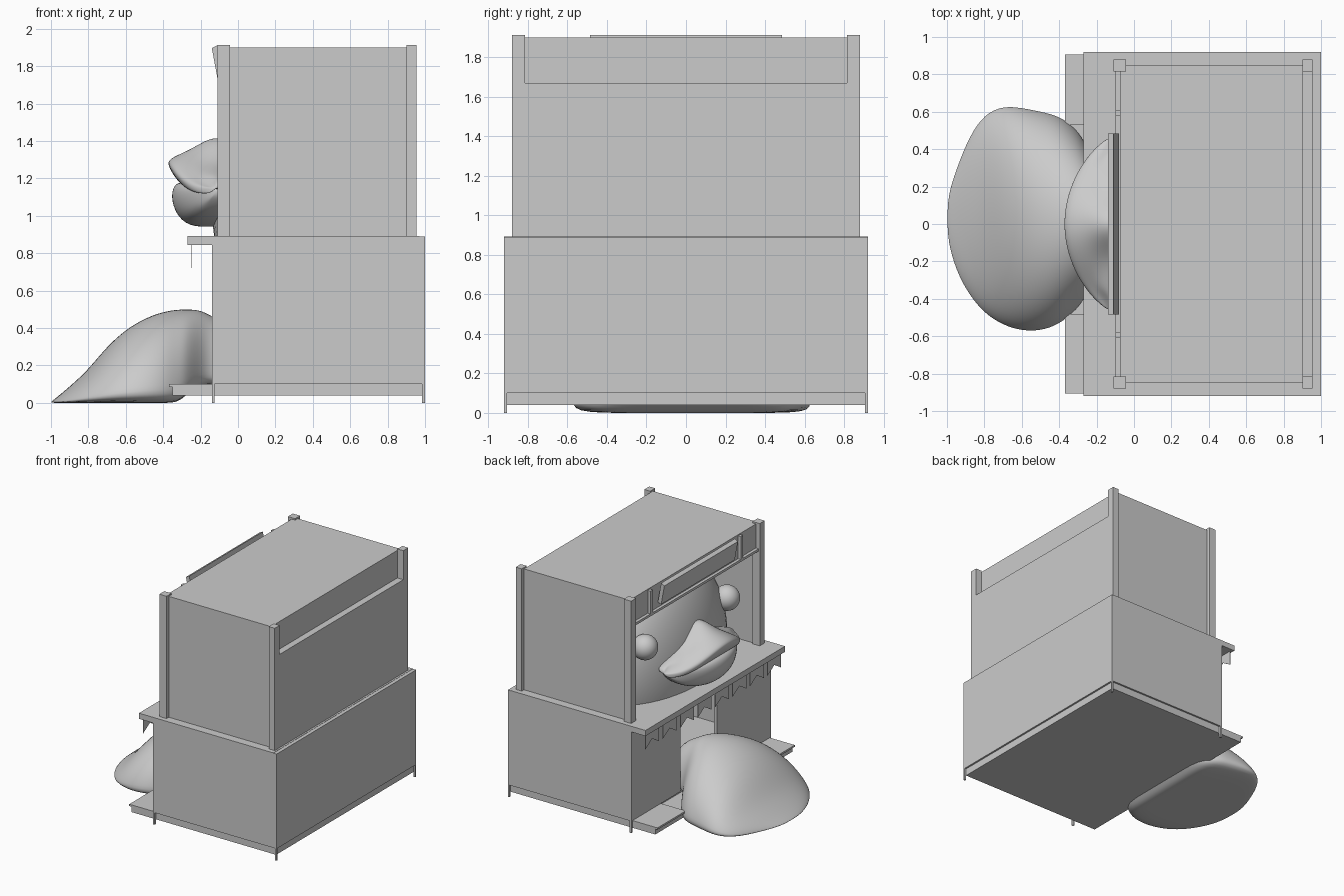
import bpy, bmesh, math
from mathutils import Vector

if "Cube" in bpy.data.objects:
    bpy.data.objects.remove(bpy.data.objects["Cube"])


def make(name, bm, smooth=False):
    bmesh.ops.recalc_face_normals(bm, faces=bm.faces)
    me = bpy.data.meshes.new(name)
    bm.to_mesh(me)
    bm.free()
    ob = bpy.data.objects.new(name, me)
    bpy.context.collection.objects.link(ob)
    if smooth:
        for p in me.polygons:
            p.use_smooth = True
    return ob


def box(name, x0, x1, y0, y1, z0, z1):
    bm = bmesh.new()
    bmesh.ops.create_cube(bm, size=1)
    for v in bm.verts:
        v.co = ((x0 + x1) / 2 + v.co.x * (x1 - x0),
                (y0 + y1) / 2 + v.co.y * (y1 - y0),
                (z0 + z1) / 2 + v.co.z * (z1 - z0))
    return make(name, bm)


def prism(name, pts, offset):
    """Extrude a planar outline by an offset vector."""
    bm = bmesh.new()
    f = bm.faces.new([bm.verts.new(p) for p in pts])
    r = bmesh.ops.extrude_face_region(bm, geom=[f])
    for v in r["geom"]:
        if isinstance(v, bmesh.types.BMVert):
            v.co += Vector(offset)
    if f.is_valid and not any(len(e.link_faces) == 1 for e in f.edges):
        pass
    elif not f.is_valid:
        bm.faces.new(bm.verts[:len(pts)])
    return make(name, bm)


def ellipsoid(name, c, r, cut_z=None):
    bm = bmesh.new()
    bmesh.ops.create_uvsphere(bm, u_segments=48, v_segments=32, radius=1)
    for v in bm.verts:
        v.co = [c[i] + v.co[i] * r[i] for i in range(3)]
    if cut_z is not None:
        bmesh.ops.bisect_plane(bm, geom=bm.verts[:] + bm.edges[:] + bm.faces[:],
                               plane_co=(0, 0, cut_z), plane_no=(0, 0, -1), clear_outer=True)
    return make(name, bm, True)


def loft(name, rings, levels=2):
    """Skin closed rings of equal point count and smooth them."""
    bm = bmesh.new()
    vs = [[bm.verts.new(p) for p in ring] for ring in rings]
    n = len(vs[0])
    for a, b in zip(vs, vs[1:]):
        for i in range(n):
            bm.faces.new((a[i], a[(i + 1) % n], b[(i + 1) % n], b[i]))
    bm.faces.new(vs[0])
    bm.faces.new(vs[-1])
    ob = make(name, bm, True)
    ob.modifiers.new("smooth", "SUBSURF").levels = levels
    ob.modifiers["smooth"].render_levels = levels
    return ob


# Base cabinet: floor, hollow walls, counter
box("floor_plate", -0.35, 0.985, -0.905, 0.905, 0.04, 0.085)
box("cabinet_floor", -0.13, 0.985, -0.905, 0.905, 0.085, 0.1)
box("cabinet_back", 0.97, 1.0, -0.92, 0.92, 0.1, 0.89)
for s, side in ((-1, "right"), (1, "left")):
    ya, yb = sorted((s * 0.89, s * 0.92))
    box("cabinet_side_" + side, -0.14, 0.97, ya, yb, 0.1, 0.89)
    for x, end in ((-0.14, "front"), (0.985, "back")):
        ya, yb = sorted((s * 0.905, s * 0.92))
        box("foot_%s_%s" % (end, side), x, x + 0.015, ya, yb, 0, 0.1)
box("cabinet_front_left", -0.14, -0.11, 0.27, 0.89, 0.1, 0.85)
box("cabinet_front_right", -0.14, -0.11, -0.89, -0.21, 0.1, 0.85)
box("counter", -0.27, 0.97, -0.92, 0.92, 0.845, 0.892)

# Steps on both sides of the tongue
box("step_left", -0.37, -0.14, 0.53, 0.905, 0.085, 0.1)
box("step_right", -0.37, -0.14, -0.905, -0.48, 0.085, 0.1)

# Swallow-tailed flags below the counter
for i in range(8):
    y = -0.805 + i * 0.23
    prism("flag_%d" % (i + 1),
          [(-0.252, y - 0.09, 0.845), (-0.252, y + 0.09, 0.845), (-0.252, y + 0.09, 0.72),
           (-0.252, y, 0.775), (-0.252, y - 0.09, 0.72)], (0.004, 0, 0))

# Upper booth: posts, panels, roof
for s, side in ((-1, "right"), (1, "left")):
    ya, yb = sorted((s * 0.815, s * 0.88))
    box("post_front_" + side, -0.11, -0.043, ya, yb, 0.89, 1.912)
    box("post_back_" + side, 0.9, 0.955, ya, yb, 0.89, 1.912)
    ya, yb = sorted((s * 0.83, s * 0.85))
    box("booth_side_" + side, -0.05, 0.91, ya, yb, 0.89, 1.89)
    ya, yb = sorted((s * 0.58, s * 0.61))
    box("header_divider_" + side, -0.1, -0.07, ya, yb, 1.7, 1.89)
box("booth_back", 0.9, 0.955, -0.815, 0.815, 0.89, 1.67)
box("booth_back_header", 0.88, 0.9, -0.83, 0.83, 0.89, 1.89)
box("roof", -0.075, 0.9, -0.85, 0.85, 1.88, 1.9)
box("front_header", -0.075, -0.05, -0.82, 0.82, 1.69, 1.89)
box("header_rail", -0.1, -0.05, -0.82, 0.82, 1.68, 1.7)

# Tilted sign board
prism("sign_board", [(-0.14, -0.485, 1.897), (-0.11, -0.485, 1.912),
                     (-0.08, -0.485, 1.745), (-0.11, -0.485, 1.735)], (0, 0.97, 0))

# Head and eyes
ellipsoid("head", (0.27, 0, 1.08), (0.41, 0.72, 0.78), 0.89)
for s, side in ((-1, "right"), (1, "left")):
    ellipsoid("eye_" + side, (0.0, s * 0.54, 1.37), (0.1, 0.1, 0.1))

# Bill, skinned across its width
upper, lower = [], []
N = 16
for i in range(N + 1):
    t = -0.99 + 1.98 * i / N
    k = 1 - t * t
    y = t * 0.47
    xf = -0.125 - 0.25 * k ** 0.8
    rim = 1.13 + 0.155 * k ** 2
    hump = math.exp(-(t / 0.3) ** 2)
    top = 1.17 + 0.12 * k + 0.13 * hump
    bot = 1.15 - 0.03 * k
    xb = -0.05
    mid = xf * 0.55 - 0.13 * 0.45
    upper.append([(xb, y, bot), (mid, y, bot), (xf * 0.85 - 0.02, y, rim - 0.07 * k - 0.01),
                  (xf, y, rim - 0.015), (xf, y, rim + 0.02),
                  (mid, y, rim + 0.015 + 0.05 * k * k),
                  (-0.175 if k > 0.4 else -0.12, y, top - 0.01),
                  (-0.12, y, top + 0.005), (xb, y, top)])
    yl = t * 0.42
    xl = -0.125 - 0.235 * k ** 0.7
    zt = 1.15 + 0.03 * k
    zb = zt - 0.03 - 0.21 * k ** 0.7
    lower.append([(xb, yl, zb + 0.01), (-0.13, yl, zb), (xl * 0.6 - 0.05, yl, zb),
                  (xl * 0.9 - 0.01, yl, zb + 0.07 * k), (xl, yl, zt - 0.08 * k),
                  (xl * 0.95, yl, zt), (xl * 0.6 - 0.05, yl, zt), (xb, yl, zt)])
loft("upper_bill", upper)
loft("lower_bill", lower)

# Tongue spilling out of the cabinet: x, y low, y high, bottom, top
sections = [(-1.0, -0.08, 0.14, 0, 0.005), (-0.95, -0.26, 0.3, 0, 0.045),
            (-0.88, -0.39, 0.48, 0, 0.105), (-0.8, -0.49, 0.6, 0, 0.18),
            (-0.7, -0.555, 0.645, 0, 0.305), (-0.6, -0.585, 0.635, 0, 0.395),
            (-0.5, -0.585, 0.615, 0, 0.455), (-0.4, -0.55, 0.59, 0, 0.492),
            (-0.32, -0.48, 0.53, 0, 0.503), (-0.27, -0.42, 0.46, 0.05, 0.503),
            (-0.2, -0.27, 0.33, 0.1, 0.5), (-0.13, -0.2, 0.26, 0.1, 0.46),
            (0.05, -0.18, 0.23, 0.1, 0.36)]
rings = []
for x, y0, y1, z0, z1 in sections:
    c, w = (y0 + y1) / 2, (y1 - y0) / 2
    ring = []
    for j in range(15):
        a = math.pi * j / 14
        ring.append((x, c + w * math.cos(a), z0 + (z1 - z0) * math.sin(a) ** 1.1))
    ring += [(x, c - w * 0.5, z0), (x, c, z0), (x, c + w * 0.5, z0)]
    rings.append(ring)
loft("tongue", rings)
